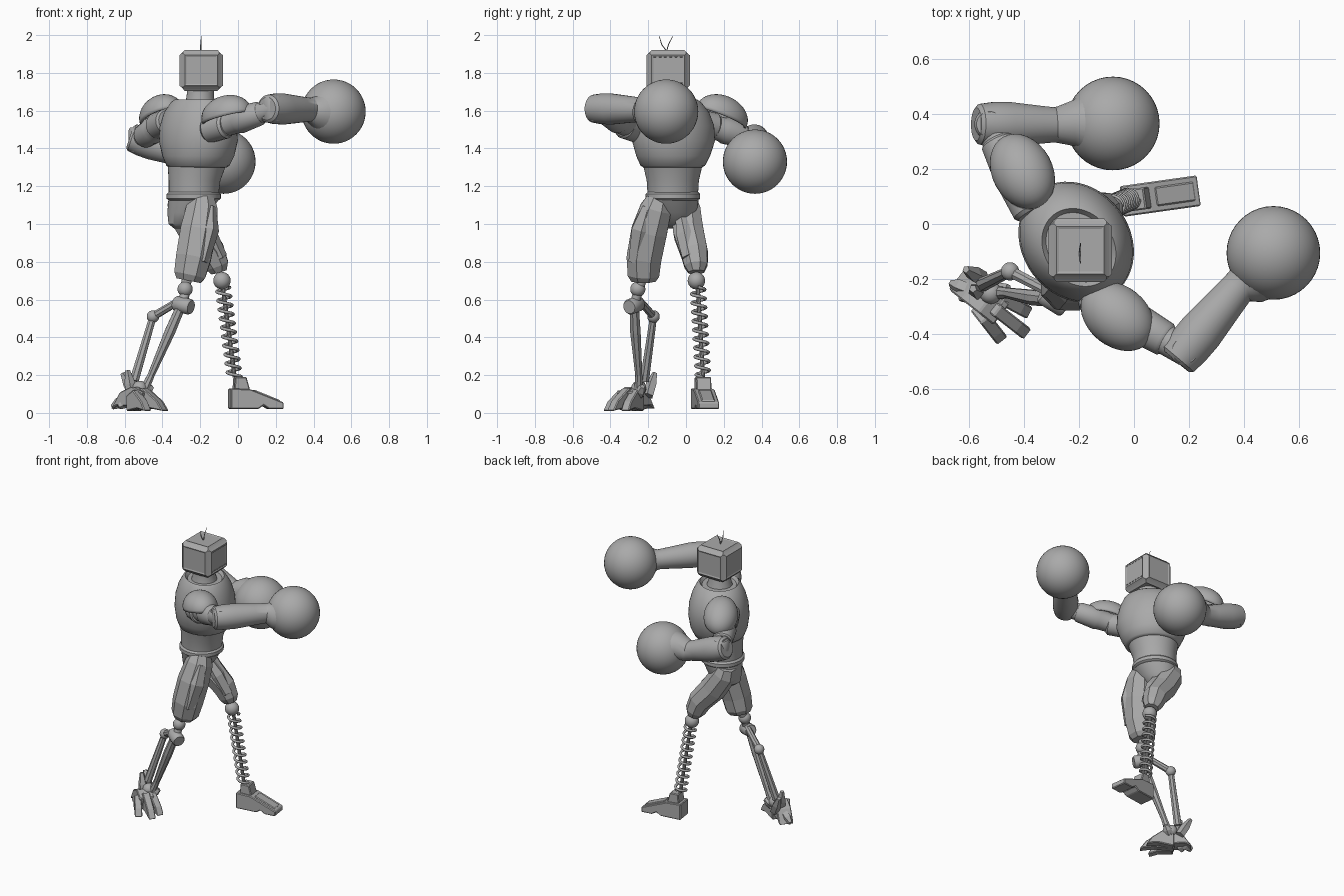
import bpy, bmesh, math
from mathutils import Vector, Matrix

cube = bpy.data.objects.get("Cube")
if cube:
    bpy.data.objects.remove(cube, do_unlink=True)

GREY = (0.4, 0.4, 0.4, 1)
mat = bpy.data.materials.new("plain grey")
mat.use_nodes = True
mat.diffuse_color = GREY
mat.node_tree.nodes["Principled BSDF"].inputs["Base Color"].default_value = GREY


def finish(name, bm, smooth=35):
    bmesh.ops.recalc_face_normals(bm, faces=bm.faces)
    mesh = bpy.data.meshes.new(name)
    bm.to_mesh(mesh)
    bm.free()
    ob = bpy.data.objects.new(name, mesh)
    bpy.context.collection.objects.link(ob)
    mesh.materials.append(mat)
    if smooth:
        bpy.ops.object.select_all(action='DESELECT')
        ob.select_set(True)
        bpy.context.view_layer.objects.active = ob
        bpy.ops.object.shade_smooth_by_angle(angle=math.radians(smooth))
    return ob


def skin(name, rings, smooth=35):
    """Join matching rings of points into a capped solid."""
    bm = bmesh.new()
    loops = [[bm.verts.new(p) for p in ring] for ring in rings]
    n = len(loops[0])
    for a, b in zip(loops, loops[1:]):
        for i in range(n):
            j = (i + 1) % n
            bm.faces.new((a[i], a[j], b[j], b[i]))
    bm.faces.new(loops[0])
    bm.faces.new(loops[-1])
    return finish(name, bm, smooth)


def limb(name, points, radii, sides=24, smooth=35):
    """Round or faceted tube with a radius at each point."""
    pts = [Vector(p) for p in points]
    rings = []
    for k, p in enumerate(pts):
        t = (pts[min(k + 1, len(pts) - 1)] - pts[max(k - 1, 0)]).normalized()
        ref = Vector((1, 0, 0)) if abs(t.z) > 0.7 else Vector((0, 0, 1))
        u = t.cross(ref).normalized()
        v = t.cross(u)
        rings.append([p + radii[k] * (u * math.cos(a) + v * math.sin(a))
                      for a in ((i + 0.5) * math.tau / sides for i in range(sides))])
    return skin(name, rings, smooth)


def along(a, b, fractions):
    return [Vector(a).lerp(Vector(b), f) for f in fractions]


def ball(name, centre, radius):
    bm = bmesh.new()
    bmesh.ops.create_uvsphere(bm, u_segments=40, v_segments=24, radius=radius,
                              matrix=Matrix.Translation(centre))
    return finish(name, bm)


def hinge(name, centre, axis, radius, half):
    axis = Vector(axis).normalized()
    c = Vector(centre)
    return limb(name, along(c - axis * half, c + axis * half, (0, 0.1, 0.9, 1)),
                [radius * 0.85, radius, radius, radius * 0.85], 20)


def wedge(name, profile, half, origin, degrees):
    """Side profile given width, turned to a heading."""
    m = Matrix.Translation(origin) @ Matrix.Rotation(math.radians(degrees), 4, 'Z')
    rings = [[m @ Vector((u, s * half, z)) for u, z in profile] for s in (-1, 1)]
    ob = skin(name, rings, 0)
    mod = ob.modifiers.new("edge", 'BEVEL')
    mod.width = 0.005
    mod.segments = 1
    return ob


# Torso: oval sections turned towards the punch
TURN = math.atan2(0.8, -0.6)


def oval_body(name, sections):
    rings = []
    for x, y, z, a, b in sections:
        m = Matrix.Translation((x, y, z)) @ Matrix.Rotation(TURN, 4, 'Z')
        rings.append([m @ Vector((a * math.cos(t), b * math.sin(t), 0))
                      for t in (i * math.tau / 48 for i in range(48))])
    return skin(name, rings, 40)


oval_body("waist", [(-.235, -.07, 1.15, .135, .13), (-.23, -.07, 1.23, .14, .135),
                    (-.215, -.07, 1.33, .165, .155)])
oval_body("belt", [(-.235, -.07, 1.125, .135, .13), (-.235, -.07, 1.135, .147, .142),
                   (-.235, -.07, 1.158, .147, .142), (-.235, -.07, 1.17, .135, .13)])
oval_body("chest", [(-.212, -.07, 1.3, .16, .148), (-.212, -.07, 1.308, .175, .162),
                    (-.21, -.068, 1.36, .202, .184), (-.21, -.066, 1.44, .232, .196),
                    (-.21, -.066, 1.52, .228, .19), (-.208, -.07, 1.59, .205, .17),
                    (-.203, -.08, 1.645, .17, .142), (-.2, -.085, 1.66, .15, .125),
                    (-.2, -.085, 1.64, .135, .11)])
oval_body("neck", [(-.2, -.09, 1.61, .09, .09), (-.2, -.09, 1.67, .073, .073),
                   (-.196, -.095, 1.73, .07, .07)])
oval_body("pelvis", [(-.235, -.07, 1.13, .14, .13), (-.26, -.06, 1.06, .12, .11),
                     (-.285, -.055, 1.0, .08, .085), (-.29, -.055, .975, .04, .05)])

# Head: bevelled box with raised, sunken-centre panels
head_centre = Vector((-.195, -.095, 1.813))
bm = bmesh.new()
bmesh.ops.create_cube(bm, size=1, matrix=Matrix.Translation(head_centre) @
                      Matrix.Diagonal((.21, .21, .198, 1)))
bmesh.ops.bevel(bm, geom=bm.edges[:], offset=.01, segments=1, affect='EDGES')
panels = [f for f in bm.faces if f.calc_area() > .02]
bmesh.ops.inset_individual(bm, faces=panels, thickness=.012, depth=.01)
bmesh.ops.inset_individual(bm, faces=panels, thickness=.014, depth=-.004)
finish("head", bm, 0)

# Dashed vents around the screen
for i in range(6):
    y = -.165 + i * .028
    for z in (1.745, 1.882):
        wedge("screen_vent", [(0, 0), (.006, 0), (.006, .005), (0, .005)], .008,
              (-.085, y, z), 0)

# Antennae
for tip in (-.142, -.07):
    limb("antenna", [(-.197, -.103, 1.915), (-.197, (tip - .115) / 2, 1.95),
                     (-.194, tip, 1.995)], [.003, .003, .0015], 6)


# Arms: joint, shoulder shell, upper arm, forearm and ball glove
def arm(side, joint, shell, tilt, upper, elbow, wrist, glove):
    joint, elbow, wrist, glove = map(Vector, (joint, elbow, wrist, glove))
    out = (Vector(upper) - joint).normalized()
    hinge(side + "_shoulder_joint", joint, out, .07, .07)
    limb(side + "_upper_arm", along(joint, elbow, (0, .35, .4, .75, .78, 1)),
         [.058, .066, .072, .064, .056, .055])
    hinge(side + "_elbow_hinge", elbow, (0, 0, 1), .055, .065)

    # Dome shell over the shoulder, tilted with the arm
    bm = bmesh.new()
    bmesh.ops.create_uvsphere(bm, u_segments=32, v_segments=20, radius=1)
    low = [v for v in bm.verts if v.co.z < -.2]
    bmesh.ops.delete(bm, geom=low, context='VERTS')
    basis = (Matrix.Translation(shell) @ Matrix.Rotation(math.atan2(out.y, out.x), 4, 'Z')
             @ Matrix.Rotation(math.radians(tilt), 4, 'Y')
             @ Matrix.Diagonal((.15, .11, .105, 1)))
    bmesh.ops.transform(bm, matrix=basis, verts=bm.verts)
    pad = finish(side + "_shoulder_shell", bm)
    mod = pad.modifiers.new("shell", 'SOLIDIFY')
    mod.thickness = .012

    # Forearm flares at both ends
    reach = (wrist - elbow).normalized()
    back = elbow - reach * .05
    limb(side + "_forearm", [back, back + reach * .012] + along(elbow, wrist, (.05, .3, .75, 1))
         + [wrist + reach * .02, glove - reach * .145, glove - reach * .09],
         [.06, .074, .081, .082, .07, .064, .068, .085, .125], 28)
    ball(side + "_glove", glove, .17)


arm("right", (-.11, -.29, 1.51), (-.06, -.335, 1.575), -14, (.0, -.38, 1.54),
    (.185, -.46, 1.61), (.375, -.235, 1.605), (.506, -.105, 1.595))
arm("left", (-.40, .10, 1.53), (-.405, .19, 1.575), 22, (-.47, .23, 1.5),
    (-.525, .362, 1.445), (-.29, .36, 1.365), (-.077, .365, 1.33))

# Right leg: faceted thigh, knee and twin rods
limb("right_thigh", [(-.19, -.145, 1.13), (-.19, -.16, 1.08), (-.21, -.195, .96),
                     (-.236, -.222, .82), (-.256, -.225, .73), (-.262, -.225, .70)],
     [.07, .09, .103, .1, .09, .07], 8, 0)
limb("right_thigh_plate", [(-.15, -.2, 1.09), (-.16, -.235, .97), (-.2, -.265, .8)],
     [.035, .06, .045], 6, 0)
ball("right_knee", (-.28, -.255, .655), .04)
limb("right_knee_link", [(-.27, -.23, .72), (-.29, -.275, .57)], [.028, .025], 12)
hinge("right_shin_hinge", (-.29, -.275, .57), (.8, -.5, -.2), .042, .05)
limb("right_front_rod", [(-.295, -.275, .58), (-.36, -.268, .43), (-.46, -.25, .2),
                         (-.51, -.25, .09)], [.026, .03, .02, .028], 8, 0)
rear = [(-.3, -.25, .6), (-.45, -.172, .51), (-.55, -.22, .17)]
limb("right_rear_link", rear[:2], [.02, .022], 8, 0)
limb("right_rear_rod", rear[1:], [.02, .026], 8, 0)
ball("right_rear_joint", rear[1], .033)

# Right foot: narrow clawed strip turned outwards, middle toe longest
HEADING = -38
base = Vector((-.535, -.285, .01))
turn = Matrix.Rotation(math.radians(HEADING), 3, 'Z')
wedge("right_heel", [(-.14, .01), (-.1, .03), (.06, .02), (.07, .1), (.0, .13), (-.08, .1)],
      .048, base, HEADING)
toe = [(-.03, 0), (-.03, .09), (.05, .125), (.1, .09), (.15, .055), (.19, 0), (.1, .015)]
for spread, shift, size in ((-14, -.042, .72), (0, 0, 1), (10, .04, .8)):
    profile = [(u * size, z * (.6 + .4 * size)) for u, z in toe]
    wedge("right_toe", profile, .024, base + turn @ Vector((0, shift, 0)), HEADING + spread)
for start, end in (((-.55, -.2, .09), (-.61, -.165, .21)), ((-.6, -.24, .07), (-.665, -.215, .03)),
                   ((-.56, -.25, .08), (-.585, -.235, .225)), ((-.5, -.25, .1), (-.455, -.23, .14)),
                   ((-.58, -.25, .07), (-.63, -.27, .03))):
    limb("right_foot_spur", along(start, end, (0, .5, 1)), [.03, .03, .014], 5, 0)
ball("right_ankle", (-.52, -.25, .13), .04)

# Left leg: faceted thigh, knee ball and spring shin
limb("left_thigh", [(-.315, .0, 1.125), (-.3, .0, 1.07), (-.225, .015, .95),
                    (-.14, .043, .85), (-.11, .053, .78), (-.1, .055, .745)],
     [.065, .083, .087, .078, .066, .045], 8, 0)
limb("left_thigh_plate", [(-.23, -.03, 1.06), (-.16, -.005, .94), (-.1, .02, .82)],
     [.03, .052, .045], 6, 0)
ball("left_knee", (-.085, .055, .70), .046)
top, bottom = Vector((-.08, .063, .665)), Vector((-.018, .09, .19))
limb("spring_core", [top, bottom], [.011, .011], 10)
TURNS, STEPS = 10, 200
coil = []
for i in range(STEPS + 1):
    a = TURNS * math.tau * i / STEPS
    coil.append(top.lerp(bottom, i / STEPS) + Vector((math.cos(a), math.sin(a), 0)) * .036)
curve = bpy.data.curves.new("shin_spring", 'CURVE')
curve.dimensions = '3D'
curve.bevel_depth = .0085
curve.bevel_resolution = 2
spline = curve.splines.new('POLY')
spline.points.add(STEPS)
for point, p in zip(spline.points, coil):
    point.co = (*p, 1)
curve.materials.append(mat)
bpy.context.collection.objects.link(bpy.data.objects.new("shin_spring", curve))

# Left foot: sloped shoe with raised tread plate
origin = (0, .088, .02)
wedge("left_foot", [(-.045, 0), (.1, 0), (.13, .02), (.16, 0), (.237, 0), (.237, .035),
                    (.06, .105), (-.045, .11)], .056, origin, 8)
wedge("left_ankle", [(-.025, .1), (.06, .1), (.04, .17), (-.02, .17)], .04, origin, 8)
wedge("left_foot_plate", [(.08, .092), (.222, .035), (.222, .047), (.08, .104)],
      .035, origin, 8)
